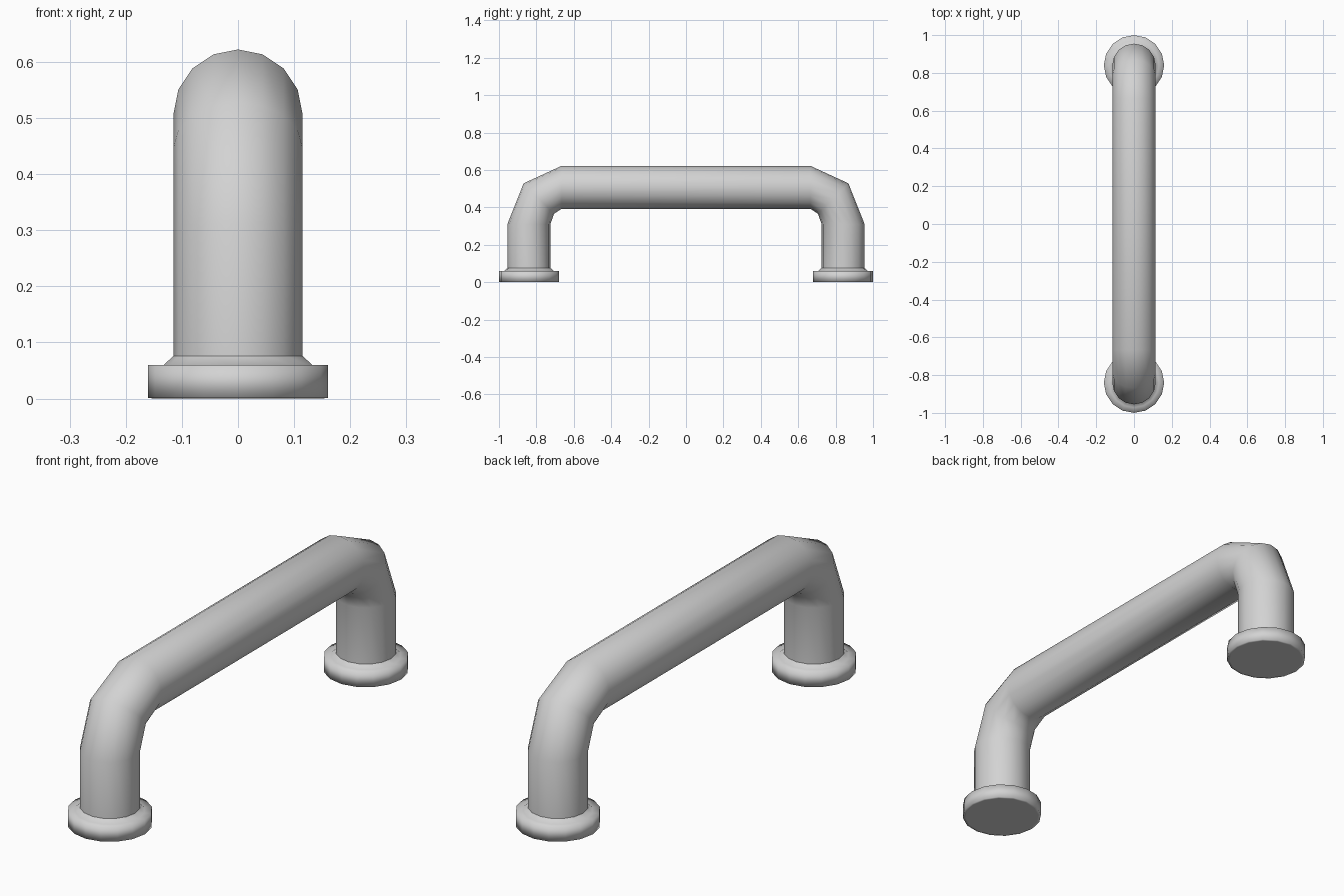
import bpy, bmesh, math

if "Cube" in bpy.data.objects:
    bpy.data.objects.remove(bpy.data.objects["Cube"])

SIDES = 16
grey = bpy.data.materials.new("light_grey")
grey.diffuse_color = (0.65, 0.65, 0.65, 1)
grey.use_nodes = True
grey.node_tree.nodes["Principled BSDF"].inputs["Base Color"].default_value = grey.diffuse_color


def loft(name, rings):
    """Skin a list of closed rings, cap both ends and shade smooth."""
    bm = bmesh.new()
    loops = [[bm.verts.new(p) for p in ring] for ring in rings]
    for a, b in zip(loops, loops[1:]):
        for i in range(SIDES):
            j = (i + 1) % SIDES
            bm.faces.new((a[i], a[j], b[j], b[i]))
    caps = [bm.faces.new(loops[0]), bm.faces.new(loops[-1])]
    bmesh.ops.recalc_face_normals(bm, faces=bm.faces)
    for f in bm.faces:
        f.smooth = f not in caps
    mesh = bpy.data.meshes.new(name)
    bm.to_mesh(mesh)
    bm.free()
    mesh.materials.append(grey)
    obj = bpy.data.objects.new(name, mesh)
    bpy.context.collection.objects.link(obj)


def ring(y, z, angle, r):
    """Circle across a path that runs at the given angle in the YZ plane."""
    t = math.radians(angle)
    pts = []
    for i in range(SIDES):
        a = 2 * math.pi * i / SIDES
        c, s = r * math.cos(a), r * math.sin(a)
        pts.append((c, y - s * math.sin(t), z + s * math.cos(t)))
    return pts


# Bent handle tube: up one leg, across, down the other
half = [(-0.84, 0.05, 90), (-0.84, 0.31, 90), (-0.787, 0.447, 45), (-0.665, 0.507, 0)]
path = half + [(-y, z, -a) for y, z, a in reversed(half)]
loft("handle_tube", [ring(y, z, a, 0.115) for y, z, a in path])

# Mounting flanges with a small sloped collar
profile = [(0.15, 0), (0.16, 0.001), (0.16, 0.06), (0.132, 0.06), (0.112, 0.079)]
for name, y in (("front_flange", -0.84), ("back_flange", 0.84)):
    loft(name, [ring(y, z, 90, r) for r, z in profile])
